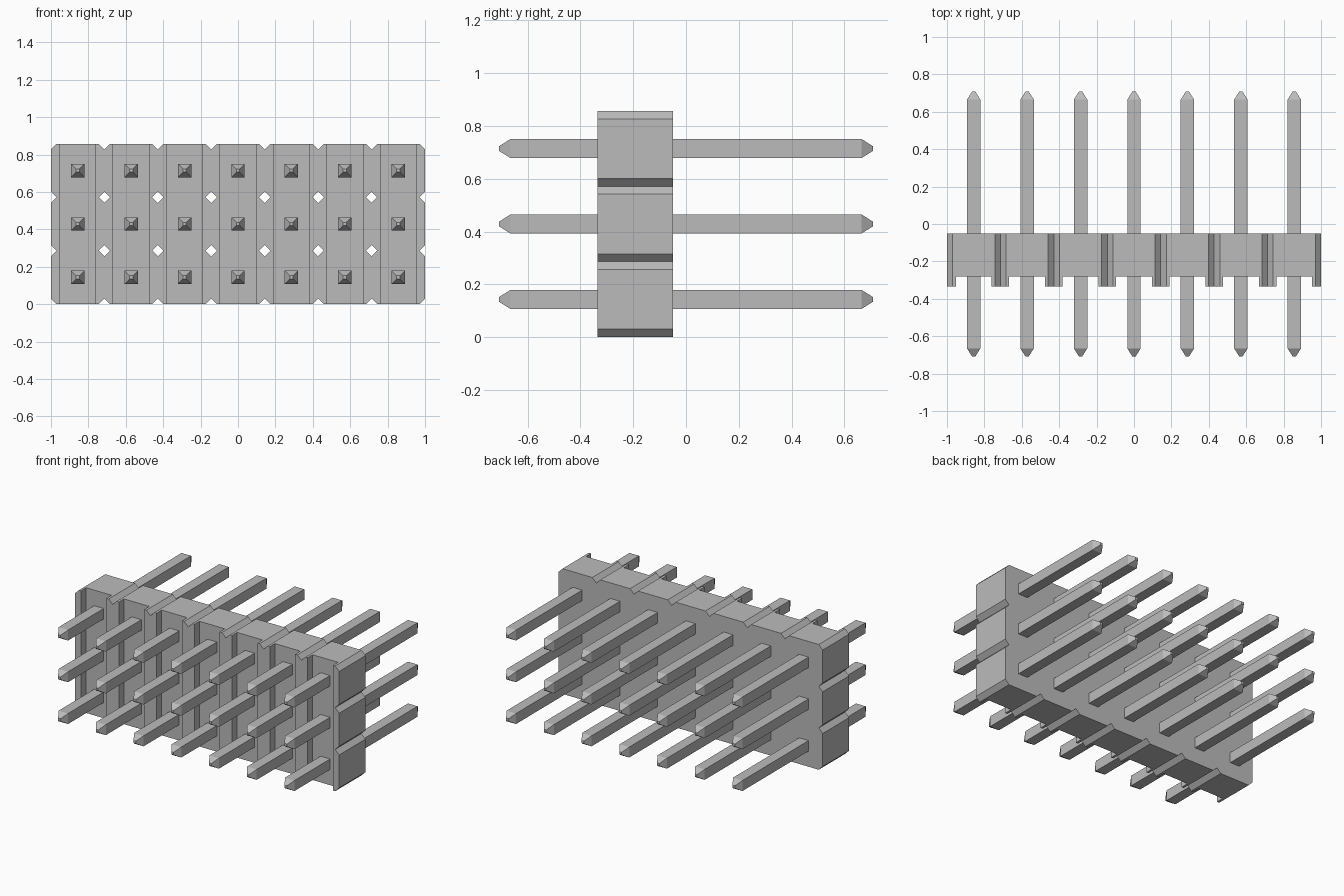
import bpy, bmesh
from mathutils import Matrix, Vector

if "Cube" in bpy.data.objects:
    bpy.data.objects.remove(bpy.data.objects["Cube"], do_unlink=True)

COLS, ROWS = 7, 3
PITCH = 2 / COLS
HEIGHT = ROWS * PITCH
FRONT, RECESS, BACK = -0.335, -0.28, -0.05
RIB = 0.047        # half width of a rib
NOTCH = 0.03       # half diagonal of a notch
PIN = 0.036        # half width of a pin

grey = bpy.data.materials.new("light grey")
grey.use_nodes = True
grey.diffuse_color = (0.5, 0.5, 0.5, 1)
grey.node_tree.nodes["Principled BSDF"].inputs["Base Color"].default_value = (0.5, 0.5, 0.5, 1)


def make_object(name, bm):
    bmesh.ops.recalc_face_normals(bm, faces=bm.faces)
    mesh = bpy.data.meshes.new(name)
    bm.to_mesh(mesh)
    bm.free()
    mesh.materials.append(grey)
    obj = bpy.data.objects.new(name, mesh)
    bpy.context.collection.objects.link(obj)
    return obj


def add_box(bm, low, high):
    low, high = Vector(low), Vector(high)
    size = Matrix.Diagonal((*(high - low), 1))
    bmesh.ops.create_cube(bm, size=1, matrix=Matrix.Translation((low + high) / 2) @ size)


def loft(bm, rings):
    """Skin a list of equal rings of points and cap both ends."""
    loops = [[bm.verts.new(p) for p in ring] for ring in rings]
    for a, b in zip(loops, loops[1:]):
        for i in range(len(a)):
            j = (i + 1) % len(a)
            bm.faces.new((a[i], a[j], b[j], b[i]))
    bm.faces.new(loops[0])
    bm.faces.new(loops[-1])


def square(x, y, z, r):
    return [(x - r, y, z - r), (x + r, y, z - r), (x + r, y, z + r), (x - r, y, z + r)]


def diamond(x, y, z, r):
    return [(x - r, y, z), (x, y, z - r), (x + r, y, z), (x, y, z + r)]


def cut(target, bm):
    cutter = make_object("cutter", bm)
    cutter.hide_render = True
    mod = target.modifiers.new("cut", "BOOLEAN")
    mod.operation, mod.solver, mod.object = "DIFFERENCE", "EXACT", cutter
    bpy.context.view_layer.objects.active = target
    bpy.ops.object.modifier_apply(modifier=mod.name)
    bpy.data.objects.remove(cutter, do_unlink=True)


# Housing block
bm = bmesh.new()
add_box(bm, (-1, FRONT, 0), (1, BACK, HEIGHT))
housing = make_object("housing", bm)

# Vertical channels across the front
bm = bmesh.new()
for col in range(COLS):
    x = -1 + col * PITCH
    add_box(bm, (x + RIB, FRONT - 0.1, -0.1), (x + PITCH - RIB, RECESS, HEIGHT + 0.1))
cut(housing, bm)

# Diamond notches and through holes at every cell corner
bm = bmesh.new()
for col in range(COLS + 1):
    for row in range(ROWS + 1):
        x, z = -1 + col * PITCH, row * PITCH
        loft(bm, [diamond(x, y, z, NOTCH) for y in (FRONT - 0.1, BACK + 0.1)])
cut(housing, bm)

# Square pins with tapered ends
bm = bmesh.new()
for col in range(COLS):
    for row in range(ROWS):
        x, z = -1 + (col + 0.5) * PITCH, (row + 0.5) * PITCH
        ends = ((-0.708, 0.009), (-0.665, PIN), (0.665, PIN), (0.708, 0.009))
        loft(bm, [square(x, y, z, r) for y, r in ends])
make_object("pins", bm)
